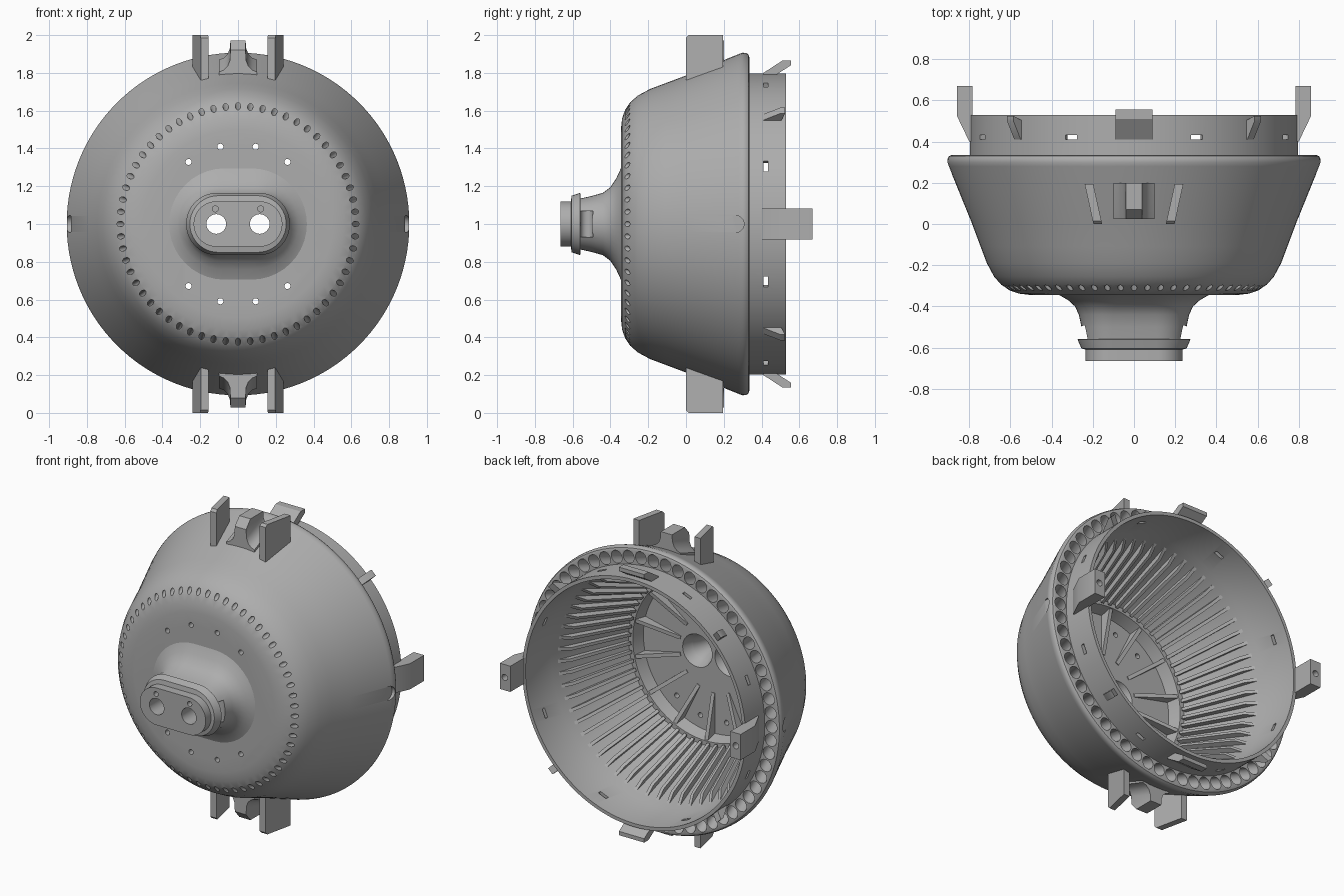
import bpy, bmesh
from math import sin, cos, pi, radians
from mathutils import Vector, Matrix

cube = bpy.data.objects.get("Cube")
if cube:
    bpy.data.objects.remove(cube, do_unlink=True)

grey = bpy.data.materials.new("plain grey")
grey.use_nodes = True
COLOUR = (0.42, 0.42, 0.42, 1)
grey.diffuse_color = COLOUR
for node in grey.node_tree.nodes:
    if node.type == 'BSDF_PRINCIPLED':
        node.inputs["Base Color"].default_value = COLOUR


def loft(bm, rings):
    """Skin a list of point rings and cap both ends."""
    loops = [[bm.verts.new(p) for p in ring] for ring in rings]
    n = len(loops[0])
    for a, b in zip(loops, loops[1:]):
        for i in range(n):
            j = (i + 1) % n
            bm.faces.new((a[i], a[j], b[j], b[i]))
    bm.faces.new(loops[0])
    bm.faces.new(loops[-1])


def polar(r, y, deg, side=0.0):
    """Point at a radius and angle about the long axis, shifted sideways."""
    t = radians(deg)
    return Vector((r * cos(t) - side * sin(t), y, 1 + r * sin(t) + side * cos(t)))


def lathe(bm, profile, segs, cx=0.0):
    loft(bm, [[polar(r, y, 360 * i / segs) + Vector((cx, 0, 0)) for i in range(segs)]
              for r, y in profile])


def radial_plate(bm, profile, half, deg):
    loft(bm, [[polar(r, y, deg, s) for r, y in profile] for s in (-half, half)])


def rod(bm, a, b, ra, rb, segs=16):
    a, b = Vector(a), Vector(b)
    turn = (b - a).to_track_quat('Z', 'Y').to_matrix().to_4x4()
    bmesh.ops.create_cone(bm, cap_ends=True, segments=segs, radius1=ra, radius2=rb,
                          depth=(b - a).length, matrix=Matrix.Translation((a + b) / 2) @ turn)


def finish(name, bm, cutter=None):
    """Turn the bmesh into an object, cut it if asked, and shade it."""
    bmesh.ops.recalc_face_normals(bm, faces=bm.faces[:])
    mesh = bpy.data.meshes.new(name)
    bm.to_mesh(mesh)
    bm.free()
    obj = bpy.data.objects.new(name, mesh)
    bpy.context.scene.collection.objects.link(obj)
    mesh.materials.append(grey)
    if cutter:
        mod = obj.modifiers.new("cut", 'BOOLEAN')
        mod.operation = 'DIFFERENCE'
        mod.solver = 'EXACT'
        mod.object = cutter
        bpy.context.view_layer.update()
        graph = bpy.context.evaluated_depsgraph_get()
        cut = bpy.data.meshes.new_from_object(obj.evaluated_get(graph))
        obj.modifiers.clear()
        obj.data = cut
    obj.data.shade_smooth()
    obj.data.set_sharp_from_angle(angle=radians(32))
    return obj


# Cutter: air channels, screw holes, trumpet bores, rim windows, pockets
bm = bmesh.new()
CHANNELS = 60
for i in range(CHANNELS):
    deg = 90 + 360 * i / CHANNELS
    rod(bm, polar(0.603, -0.365, deg), polar(0.852, 0.36, deg), 0.012, 0.04, 14)
for k in range(14):
    deg = 90 + (k + 0.5) * 360 / 14
    if abs(sin(radians(deg))) > 0.7:
        rod(bm, polar(0.42, -0.4, deg), polar(0.42, -0.2, deg), 0.016, 0.016)
for k in range(8):
    place = Matrix.Translation((0, 0, 1)) @ Matrix.Rotation(radians(22.5 + 45 * k), 4, 'Y')
    bmesh.ops.create_cube(bm, size=1, matrix=place @ Matrix.Translation((0.785, 0.422, 0))
                          @ Matrix.Diagonal((0.08, 0.022, 0.06, 1)))
for s in (-1, 1):
    lathe(bm, [(0.052, -0.7), (0.052, -0.45), (0.06, -0.4), (0.075, -0.35),
               (0.095, -0.31), (0.112, -0.26)], 32, 0.115 * s)
    rod(bm, (0.12 * s, -0.7, 1.08), (0.12 * s, -0.62, 1.08), 0.016, 0.016)
    rod(bm, (0.885 * s, 0.262, 1), (0.96 * s, 0.262, 1), 0.045, 0.045, 24)
    rod(bm, (0.235 * s, -0.525, 0.93), (0.235 * s, -0.525, 1.07), 0.034, 0.034, 20)
    rod(bm, (0.825 * s, 0.6, 1.0), (0.825 * s, 0.7, 1.0), 0.02, 0.02)
cutter = finish("cutter", bm)
cutter.hide_render = True

# Shell: flared bowl with thick wall, rear rim and hollow inside
bm = bmesh.new()
lathe(bm, [(0.5, -0.345), (0.56, -0.338), (0.605, -0.322), (0.645, -0.295), (0.68, -0.255),
           (0.715, -0.19), (0.745, -0.11), (0.79, 0.01), (0.9, 0.28), (0.907, 0.3),
           (0.905, 0.318), (0.898, 0.33), (0.885, 0.335), (0.797, 0.335), (0.797, 0.53),
           (0.775, 0.53), (0.765, 0.28), (0.55, -0.2), (0.52, -0.2), (0.5, -0.28)], 120)
finish("shell", bm, cutter)


# Neck: stadium sections flaring into the shell, with collar and tip
def stadium(y, hx, hz, n=20):
    ring = []
    for side in (1, -1):
        for i in range(n + 1):
            t = -pi / 2 + pi * i / n
            ring.append((side * (hx - hz + hz * cos(t)), y, 1 + side * hz * sin(t)))
    return ring


bm = bmesh.new()
loft(bm, [stadium(*s) for s in [
    (-0.33, 0.40, 0.33), (-0.347, 0.36, 0.29), (-0.37, 0.32, 0.24), (-0.4, 0.287, 0.195),
    (-0.44, 0.268, 0.165), (-0.5, 0.255, 0.148), (-0.558, 0.245, 0.135),
    (-0.56, 0.275, 0.165), (-0.605, 0.255, 0.15), (-0.61, 0.235, 0.12), (-0.665, 0.235, 0.12)]])
finish("neck", bm, cutter)

# Cooling fins lining the inner wall
bm = bmesh.new()
for i in range(CHANNELS):
    radial_plate(bm, [(0.77, 0.26), (0.69, 0.19), (0.525, -0.19), (0.58, -0.19)],
                 0.01, 90 + 360 * (i + 0.5) / CHANNELS)
finish("inner_fins", bm)

# Gusset ribs on the inner floor
bm = bmesh.new()
for k in range(14):
    radial_plate(bm, [(0.53, -0.205), (0.53, -0.29), (0.24, -0.29), (0.24, -0.275)],
                 0.012, 90 + 360 * k / 14)
finish("floor_ribs", bm)

# Clips around the rear rim, wide at top and bottom and narrow on diagonals
clip = [(0.785, 0.41), (0.80, 0.41), (0.865, 0.51), (0.865, 0.555), (0.84, 0.555), (0.785, 0.47)]
small_clip = [(0.785, 0.41), (0.80, 0.41), (0.85, 0.5), (0.85, 0.525), (0.785, 0.5)]
bm = bmesh.new()
for deg in (90, 270):
    radial_plate(bm, clip, 0.09, deg)
for deg in (45, 135, 225, 315):
    radial_plate(bm, small_clip, 0.022, deg)
finish("rim_clips", bm)

# Side tabs with a screw hole in the end
for name, deg in (("left_tab", 0), ("right_tab", 180)):
    bm = bmesh.new()
    radial_plate(bm, [(0.785, 0.40), (0.80, 0.40), (0.86, 0.525), (0.86, 0.67), (0.785, 0.67)],
                 0.083, deg)
    finish(name, bm, cutter)


# Mounting plates and centre lugs, above and below
def lug_section(y, base, top):
    half = [(0.1, base - 0.06), (0.1, base), (0.075, base + 0.01), (0.055, base + 0.03),
            (0.043, base + 0.06), (0.04, top)]
    return [(x, y, z) for x, z in half] + [(-x, y, z) for x, z in reversed(half)]


for name, flip in (("top", 1), ("bottom", -1)):
    plates, lug = bmesh.new(), bmesh.new()
    for s in (-1, 1):
        side = [(0.0, 1.74), (0.0, 1.985), (0.015, 2.0), (0.195, 2.0), (0.195, 1.82)]
        rings = [[(s * (x + 0.22 * y), y, z) for y, z in side] for x in (0.155, 0.197)]
        loft(plates, rings)
    loft(lug, [lug_section(0.025, 1.805, 1.92), lug_section(0.07, 1.825, 1.972),
               lug_section(0.2, 1.87, 1.972)])
    for part, bm in (("plates", plates), ("lug", lug)):
        for v in bm.verts:
            v.co.z = 1 + flip * (v.co.z - 1)
        finish(name + "_" + part, bm)

bpy.data.objects.remove(cutter, do_unlink=True)
